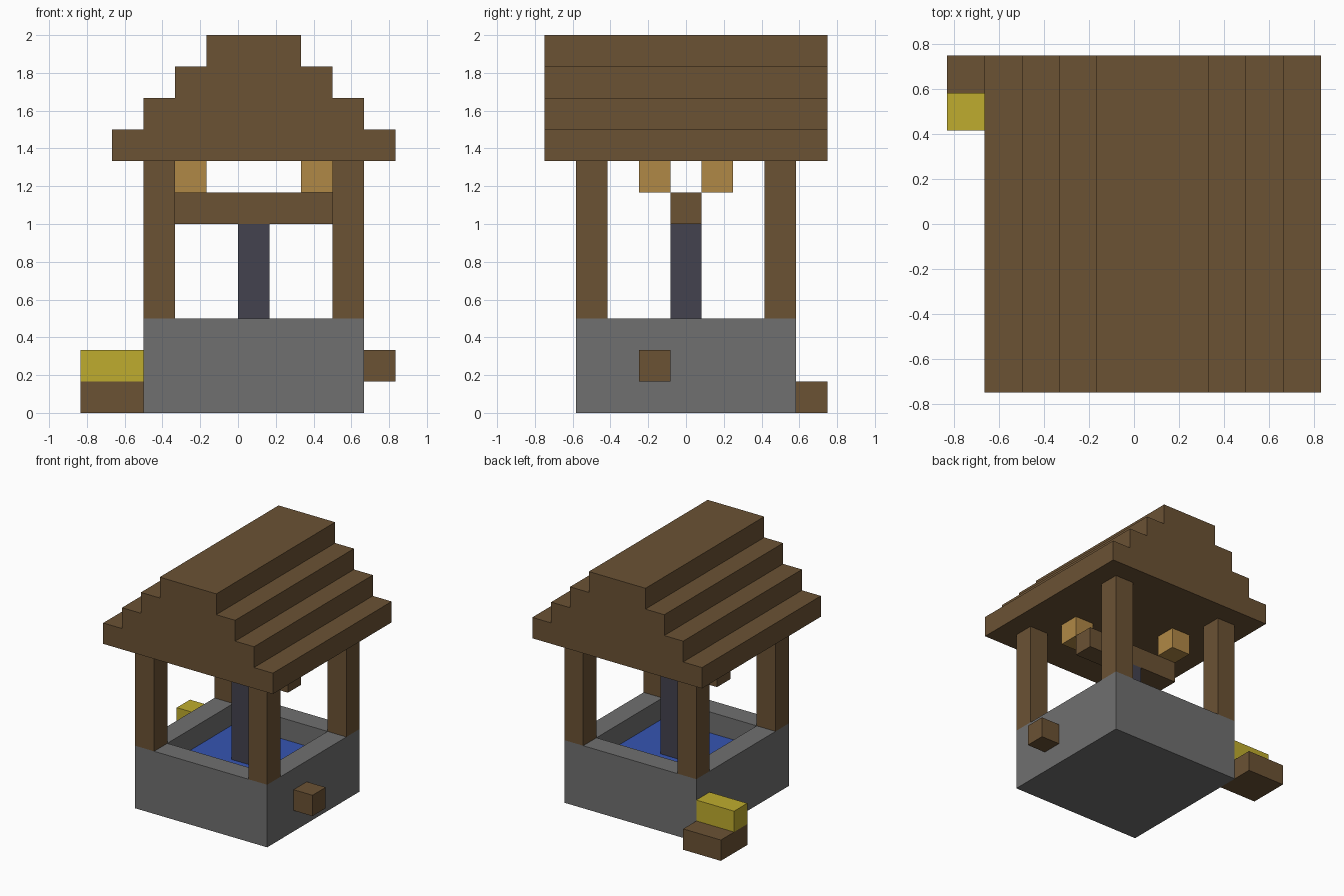
import bpy
import bmesh

U = 1 / 6        # edge length of one block
OX, OY = 0.5, 3.5 * U    # offset that centres the block grid

if "Cube" in bpy.data.objects:
    bpy.data.objects.remove(bpy.data.objects["Cube"], do_unlink=True)


def material(name, rgb):
    """Flat material from 0-255 display values."""
    lin = []
    for v in rgb:
        c = v / 255
        lin.append(c / 12.92 if c <= 0.04045 else ((c + 0.055) / 1.055) ** 2.4)
    mat = bpy.data.materials.new(name)
    mat.use_nodes = True
    mat.diffuse_color = (*lin, 1)
    bsdf = mat.node_tree.nodes["Principled BSDF"]
    bsdf.inputs["Base Color"].default_value = (*lin, 1)
    bsdf.inputs["Roughness"].default_value = 1
    return mat


wood = material("dark wood", (107, 82, 52))
stone = material("grey stone", (112, 112, 112))
straw = material("yellow straw", (191, 172, 46))
lamp = material("amber lamp", (176, 136, 70))
iron = material("dark iron", (67, 66, 79))
blue = material("blue water", (53, 84, 178))


def finish(name, bm, mat):
    bmesh.ops.recalc_face_normals(bm, faces=bm.faces)
    mesh = bpy.data.meshes.new(name)
    bm.to_mesh(mesh)
    bm.free()
    mesh.materials.append(mat)
    obj = bpy.data.objects.new(name, mesh)
    bpy.context.collection.objects.link(obj)
    return obj


def block_bmesh(pos, size):
    """Box with its low corner at grid cell pos, measured in blocks."""
    bm = bmesh.new()
    bmesh.ops.create_cube(bm, size=1)
    for v in bm.verts:
        x, y, z = [(p + (c + 0.5) * s) * U for p, c, s in zip(pos, v.co, size)]
        v.co = (x - OX, y - OY, z)
    return bm


def block(name, pos, size, mat):
    return finish(name, block_bmesh(pos, size), mat)


# Stone basin: a box whose top is inset and pushed down
bm = block_bmesh((0, 0, 0), (7, 7, 3))
bm.faces.ensure_lookup_table()
top = max(bm.faces, key=lambda f: f.calc_center_median().z)
bmesh.ops.inset_region(bm, faces=[top], thickness=U, use_even_offset=True)
pit = bmesh.ops.extrude_face_region(bm, geom=[top])["geom"]
bmesh.ops.translate(bm, vec=(0, 0, -2 * U),
                    verts=[g for g in pit if isinstance(g, bmesh.types.BMVert)])
if top.is_valid:
    bmesh.ops.delete(bm, geom=[top], context="FACES_ONLY")
finish("basin", bm, stone)
block("water", (1, 1, 1), (5, 5, 1), blue)

# Corner posts
for x, side in ((0, "right"), (6, "left")):
    for y, end in ((0, "front"), (6, "back")):
        block(f"{end}_{side}_post", (x, y, 3), (1, 1, 5), wood)

# Crossbar, hanging chain and lamps
block("crossbar", (1, 3, 6), (5, 1, 1), wood)
block("chain", (3, 3, 2), (1, 1, 4), iron)
block("left_lamp", (5, 2, 7), (1, 1, 1), lamp)
block("right_lamp", (1, 4, 7), (1, 1, 1), lamp)

# Stepped gable roof: staircase profile extruded front to back
right, left = [], []
for step in range(4):
    for z in (8 + step, 9 + step):
        right.append((step - 1, z))
        left.append((8 - step, z))
bm = bmesh.new()
verts = [bm.verts.new((x * U - OX, -U - OY, z * U)) for x, z in right + left[::-1]]
gable = bm.faces.new(verts)
back = bmesh.ops.extrude_face_region(bm, geom=[gable])["geom"]
bmesh.ops.translate(bm, vec=(0, 9 * U, 0),
                    verts=[g for g in back if isinstance(g, bmesh.types.BMVert)])
if len([f for f in bm.faces if len(f.verts) > 4]) < 2:
    bm.faces.new(verts)
finish("roof", bm, wood)

# Extras around the basin
block("side_peg", (7, 2, 1), (1, 1, 1), wood)
block("low_platform", (-2, 6, 0), (2, 2, 1), wood)
block("straw_bale", (-2, 6, 1), (2, 1, 1), straw)
